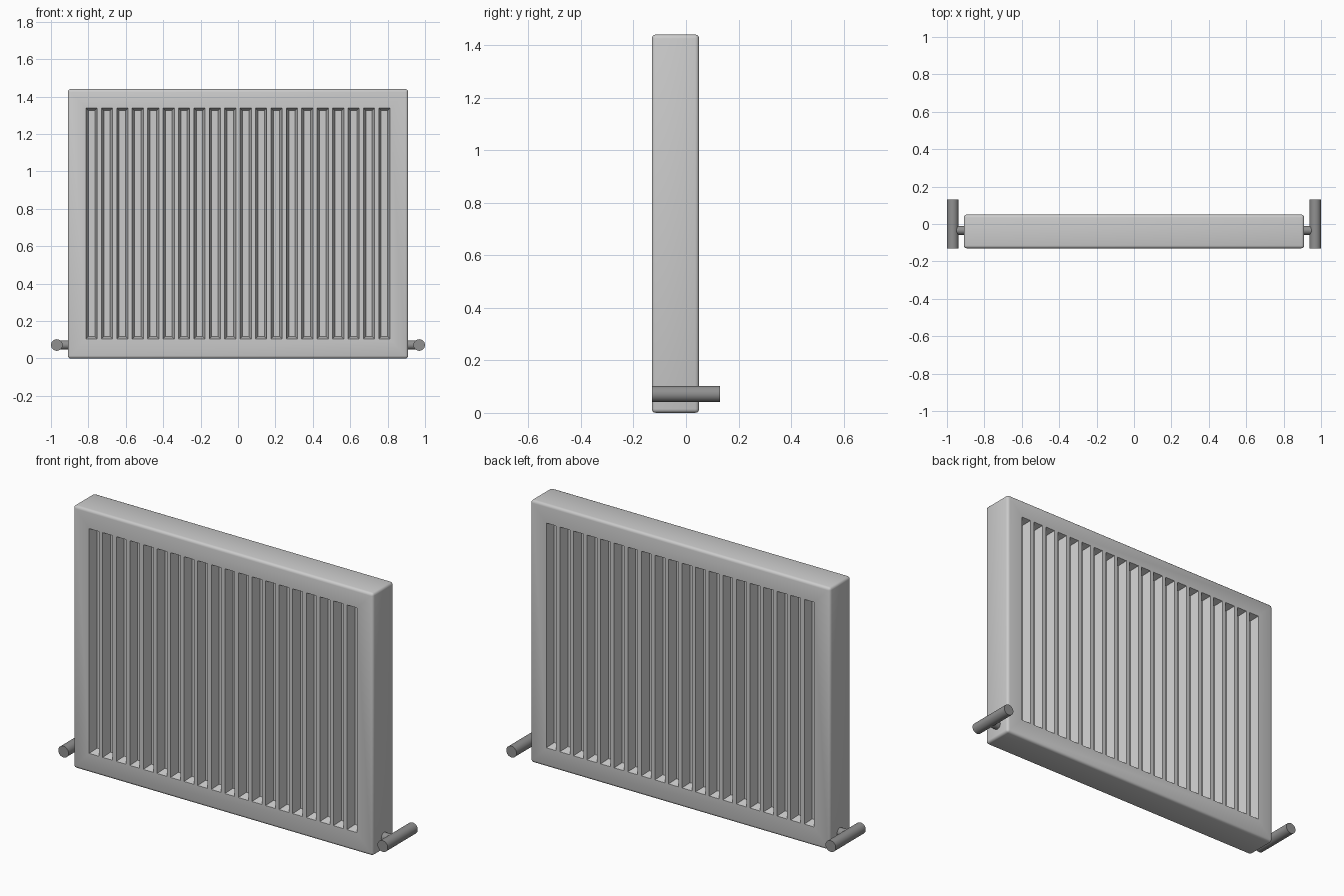
import bpy, bmesh, math
from mathutils import Matrix

if "Cube" in bpy.data.objects:
    bpy.data.objects.remove(bpy.data.objects["Cube"])

Y_FRONT, Y_BACK = -0.13, 0.05
HALF_W, HEIGHT = 0.91, 1.44
SLOTS, PITCH = 20, 0.0824
DEPTH, TAPER = 0.05, 0.013      # groove depth and inward slope
MOUTH, Z0, Z1 = 0.06, 0.105, 1.338


def make_object(name, bm):
    bmesh.ops.recalc_face_normals(bm, faces=bm.faces)
    mesh = bpy.data.meshes.new(name)
    bm.to_mesh(mesh)
    bm.free()
    obj = bpy.data.objects.new(name, mesh)
    bpy.context.collection.objects.link(obj)
    return obj


def smooth(obj):
    bpy.ops.object.select_all(action='DESELECT')
    obj.select_set(True)
    bpy.context.view_layer.objects.active = obj
    bpy.ops.object.shade_smooth_by_angle(angle=math.radians(35))


def add_groove(bm, x, y, inward):
    """Tapered pocket whose mouth lies on the panel face at y."""
    rings = []
    for t in (-0.2, 1.0):       # starts just outside the face
        w, s = MOUTH / 2 - TAPER * t, TAPER * t
        yy = y + inward * DEPTH * t
        rings.append([bm.verts.new(p) for p in (
            (x - w, yy, Z0 + s), (x + w, yy, Z0 + s),
            (x + w, yy, Z1 - s), (x - w, yy, Z1 - s))])
    a, b = rings
    bm.faces.new(a[::-1])
    bm.faces.new(b)
    for i in range(4):
        j = (i + 1) % 4
        bm.faces.new((a[i], a[j], b[j], b[i]))


# Radiator panel: rounded box
bm = bmesh.new()
bmesh.ops.create_cube(bm, size=1)
bmesh.ops.scale(bm, vec=(2 * HALF_W, Y_BACK - Y_FRONT, HEIGHT), verts=bm.verts)
bmesh.ops.translate(bm, vec=(0, (Y_FRONT + Y_BACK) / 2, HEIGHT / 2), verts=bm.verts)
bmesh.ops.bevel(bm, geom=bm.edges[:], offset=0.015, segments=3, profile=0.5, affect='EDGES')
panel = make_object("radiator_panel", bm)

# Vertical grooves cut into the front and the back
bm = bmesh.new()
for i in range(SLOTS):
    x = (i - (SLOTS - 1) / 2) * PITCH
    add_groove(bm, x, Y_FRONT, 1)
    add_groove(bm, x, Y_BACK, -1)
cutter = make_object("groove_cutter", bm)
cutter.hide_render = True
mod = panel.modifiers.new("grooves", 'BOOLEAN')
mod.operation = 'DIFFERENCE'
mod.solver = 'EXACT'
mod.object = cutter
bpy.context.view_layer.objects.active = panel
bpy.ops.object.modifier_apply(modifier=mod.name)
bpy.data.objects.remove(cutter)
smooth(panel)

# Darker metal for the pipes
metal = bpy.data.materials.new("dark_metal")
metal.diffuse_color = (0.28, 0.28, 0.28, 1)
metal.use_nodes = True
metal.node_tree.nodes["Principled BSDF"].inputs["Base Color"].default_value = metal.diffuse_color


def cylinder(name, axis, radius, length, center):
    bm = bmesh.new()
    rot = Matrix.Rotation(math.pi / 2, 4, 'X' if axis == 'Y' else 'Y')
    bmesh.ops.create_cone(bm, cap_ends=True, segments=32, radius1=radius, radius2=radius,
                          depth=length, matrix=Matrix.Translation(center) @ rot)
    obj = make_object(name, bm)
    obj.data.materials.append(metal)
    smooth(obj)


# Wall pipe and short connector on each side
for side, label in ((-1, "left"), (1, "right")):
    cylinder(label + "_wall_pipe", 'Y', 0.031, 0.26, (side * 0.969, 0, 0.072))
    cylinder(label + "_connector", 'X', 0.024, 0.08, (side * 0.925, -0.034, 0.072))
